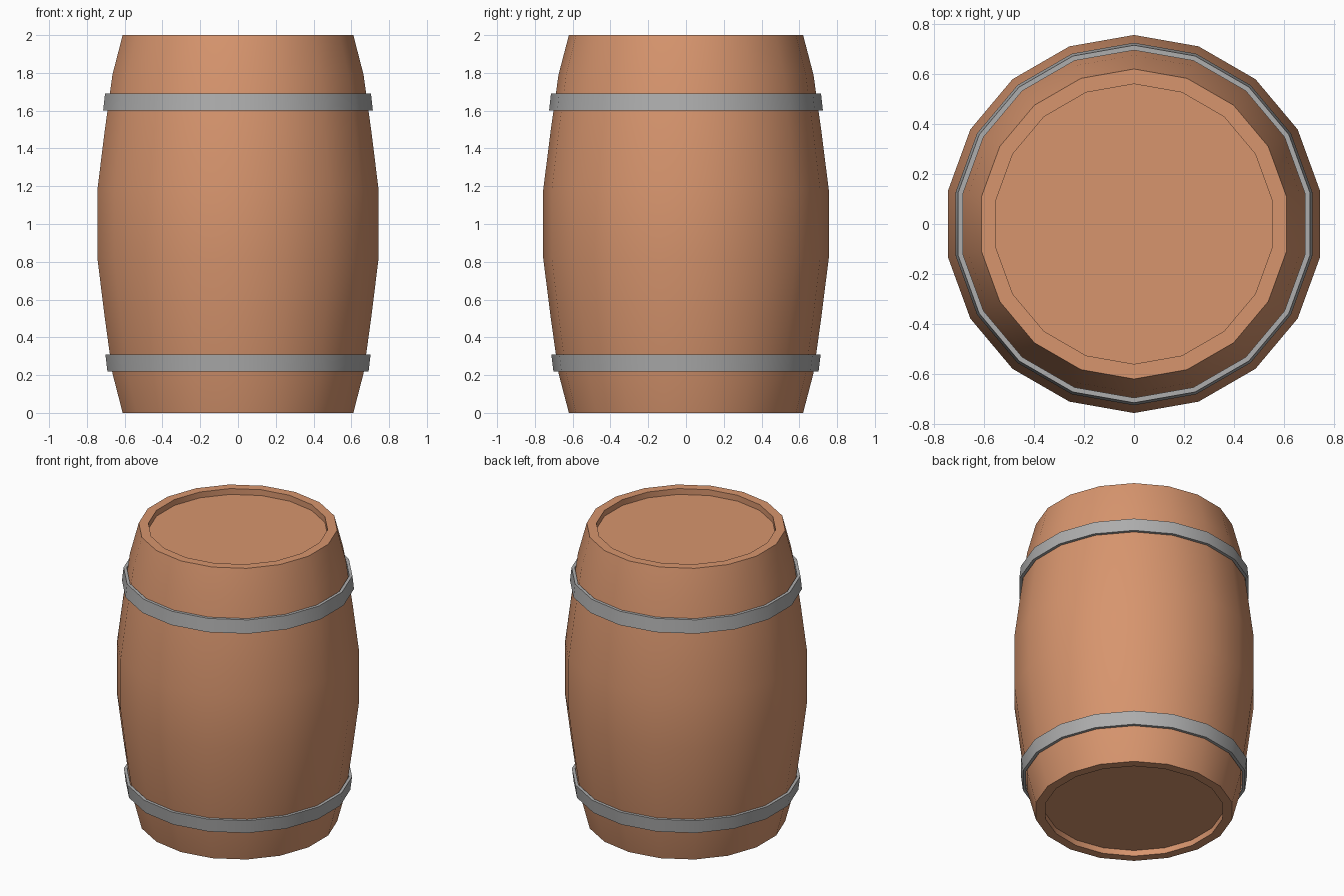
import bpy, bmesh, math

if "Cube" in bpy.data.objects:
    bpy.data.objects.remove(bpy.data.objects["Cube"])

SIDES = 18


def material(name, color):
    m = bpy.data.materials.new(name)
    m.diffuse_color = (*color, 1)
    m.use_nodes = True
    m.node_tree.nodes["Principled BSDF"].inputs["Base Color"].default_value = m.diffuse_color
    return m


wood = material("warm wood", (0.68, 0.30, 0.155))
steel = material("grey steel", (0.42, 0.42, 0.42))


def lathe(name, profile, mat, closed=False):
    """Revolve (radius, z) points; close the profile into a ring or cap both ends."""
    bm = bmesh.new()
    rings = []
    for r, z in profile:
        ring = []
        for i in range(SIDES):
            a = math.pi / 2 + 2 * math.pi * i / SIDES
            ring.append(bm.verts.new((r * math.cos(a), r * math.sin(a), z)))
        rings.append(ring)
    pairs = list(zip(rings, rings[1:]))
    if closed:
        pairs.append((rings[-1], rings[0]))
    else:
        bm.faces.new(rings[0])
        bm.faces.new(rings[-1])
    for lo, hi in pairs:
        for i in range(SIDES):
            j = (i + 1) % SIDES
            bm.faces.new((lo[i], lo[j], hi[j], hi[i]))
    bmesh.ops.recalc_face_normals(bm, faces=bm.faces[:])
    mesh = bpy.data.meshes.new(name)
    bm.to_mesh(mesh)
    bm.free()
    mesh.materials.append(mat)
    ob = bpy.data.objects.new(name, mesh)
    bpy.context.collection.objects.link(ob)
    bpy.ops.object.select_all(action='DESELECT')
    ob.select_set(True)
    bpy.context.view_layer.objects.active = ob
    bpy.ops.object.shade_smooth_by_angle(angle=math.radians(30))
    return ob


# Bulging body with a recessed head at each end (lower half mirrored upward)
half = [(0.56, 0.04), (0.56, 0.0), (0.62, 0.0), (0.675, 0.21), (0.717, 0.51), (0.756, 0.82)]
lathe("barrel_body", half + [(r, 2 - z) for r, z in reversed(half)], wood)

# Flared metal hoops
for name, z0, z1, r0, r1 in (("lower_hoop", 0.22, 0.31, 0.702, 0.713),
                             ("upper_hoop", 1.60, 1.69, 0.725, 0.715)):
    lathe(name, [(r0, z0), (r1, z1), (r1 - 0.02, z1), (r0 - 0.02, z0)], steel, closed=True)
